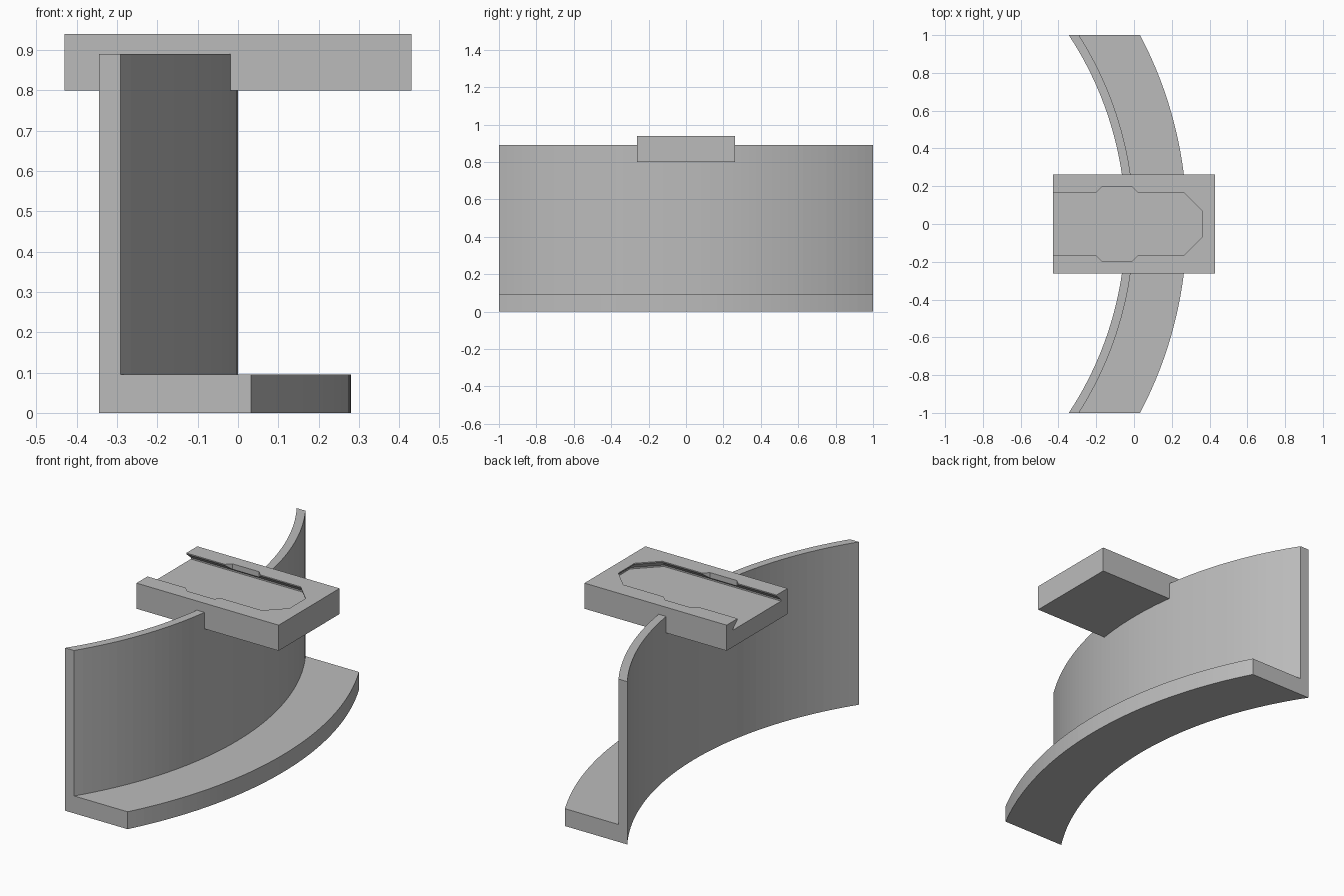
import bpy, bmesh, math

if "Cube" in bpy.data.objects:
    bpy.data.objects.remove(bpy.data.objects["Cube"])

grey = bpy.data.materials.new("mid_grey")
grey.diffuse_color = (0.5, 0.5, 0.5, 1)
grey.use_nodes = True
grey.node_tree.nodes["Principled BSDF"].inputs["Base Color"].default_value = grey.diffuse_color

CX = -1.86                      # centre of the concentric arcs
R_BACK, R_FRONT, R_FLANGE = 1.815, 1.86, 2.14
SEG = 48


def make_object(name, loops, closed_ends=True):
    """Skin a stack of equal closed loops and cap both ends."""
    bm = bmesh.new()
    rows = [[bm.verts.new(p) for p in loop] for loop in loops]
    n = len(rows[0])
    for a, b in zip(rows, rows[1:]):
        for i in range(n):
            j = (i + 1) % n
            bm.faces.new((a[i], a[j], b[j], b[i]))
    bm.faces.new(rows[0])
    bm.faces.new(rows[-1])
    bmesh.ops.recalc_face_normals(bm, faces=bm.faces)
    mesh = bpy.data.meshes.new(name)
    bm.to_mesh(mesh)
    bm.free()
    mesh.materials.append(grey)
    obj = bpy.data.objects.new(name, mesh)
    bpy.context.collection.objects.link(obj)
    return obj


def cut(target, cutter):
    mod = target.modifiers.new("cut", 'BOOLEAN')
    mod.operation = 'DIFFERENCE'
    mod.solver = 'EXACT'
    mod.object = cutter
    bpy.context.view_layer.objects.active = target
    bpy.ops.object.modifier_apply(modifier=mod.name)
    bpy.data.objects.remove(cutter)


# Curved L-shaped bracket: upright wall with a foot flange, flat ends
profile = [(R_BACK, 0), (R_FLANGE, 0), (R_FLANGE, 0.095),
           (R_FRONT, 0.095), (R_FRONT, 0.89), (R_BACK, 0.89)]
sections = []
for i in range(SEG + 1):
    y = -1 + 2 * i / SEG
    sections.append([(CX + math.sqrt(r * r - y * y), y, z) for r, z in profile])
make_object("curved_bracket", sections)

# Mounting plate on top of the wall
X, Y = 0.43, 0.263
rect = [(-X, -Y), (X, -Y), (X, Y), (-X, Y)]
plate = make_object("mounting_plate", [[(x, y, z) for x, y in rect] for z in (0.80, 0.94)])

# Undercut slot, open at the back and ending in a half octagon
K = math.tan(math.pi / 8)
END = 0.192


def slot_loop(a, z):
    pts = [(-0.6, -a), (END + K * a, -a), (END + a, -K * a),
           (END + a, K * a), (END + K * a, a), (-0.6, a)]
    return [(x, y, z) for x, y in pts]


cut(plate, make_object("slot_cutter", [
    slot_loop(0.207, 0.892), slot_loop(0.207, 0.900),
    slot_loop(0.168, 0.934), slot_loop(0.168, 0.96)]))

# Octagonal entry opening that notches the slot lips
r = 0.195 / math.cos(math.pi / 8)
octagon = [(-0.09 + r * math.cos(math.pi * (2 * i + 1) / 8),
            r * math.sin(math.pi * (2 * i + 1) / 8)) for i in range(8)]
cut(plate, make_object("entry_cutter", [[(x, y, z) for x, y in octagon] for z in (0.896, 0.96)]))
